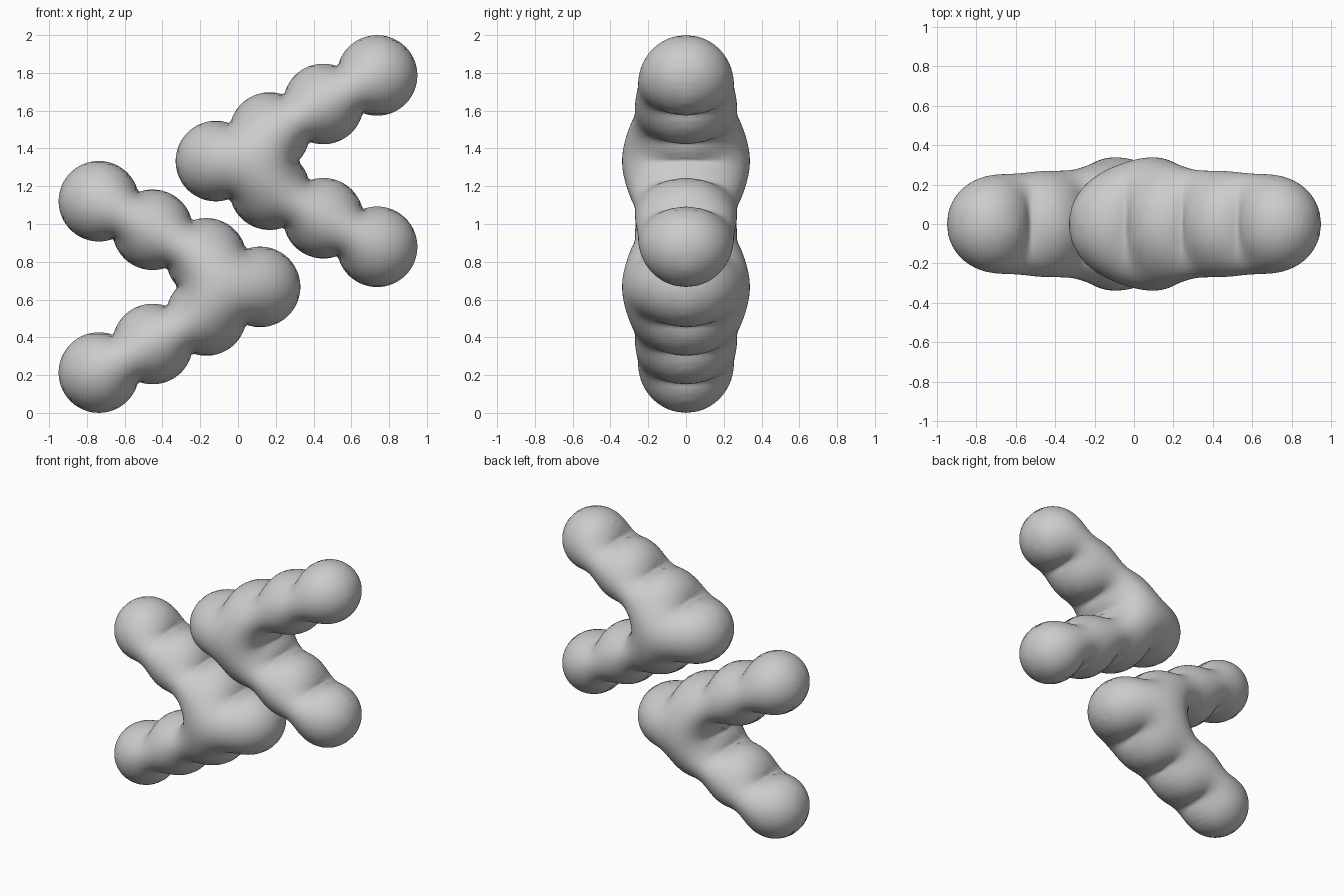
import bpy, bmesh, math

if "Cube" in bpy.data.objects:
    bpy.data.objects.remove(bpy.data.objects["Cube"])

R = 0.213                       # radius of each round lobe
STEP = 0.01                     # grid spacing of the puffed surface
TIP = (0.117, 0.667)            # centre of the lobe at the arrow tip
DX, DZ = 0.2845, 0.1512         # spacing between lobes
PEAK = 0.338                    # largest half thickness

# Outline of one arrow: a V of overlapping circles
lobes = [(TIP[0] - k * DX, TIP[1] + s * k * DZ)
         for s in (-1, 1) for k in range(4)]


def nearest(x, z):
    """Signed distance to the outline, and the closest circle centre."""
    return min((math.hypot(x - cx, z - cz) - R, cx, cz) for cx, cz in lobes)


def place(n):
    return TIP[0] + n[0] * STEP, TIP[1] + n[1] * STEP


# Sample the outline on a grid
field = {(i, j): nearest(*place((i, j)))
         for i in range(-110, 25) for j in range(-70, 71)}
inside = [n for n, f in field.items() if f[0] < -1e-4]
index = {n: k for k, n in enumerate(inside)}
last = len(inside)              # slot holding the zero value of the rim

# Inflate: solve laplace(u) = -4 with u = 0 on the outline, thickness = sqrt(u)
stencil = []
for n in inside:
    i, j = n
    d = -field[n][0]
    ids, arm = [], []
    for m in ((i + 1, j), (i - 1, j), (i, j + 1), (i, j - 1)):
        ids.append(index.get(m, last))
        arm.append(1.0 if m in index
                   else min(1, max(0.05, d / (d + max(field[m][0], 0)))))
    e, w, t, b = arm
    c = 2 / (e * w) + 2 / (t * b)
    weights = [2 / (e * (e + w)) / c, 2 / (w * (e + w)) / c,
               2 / (t * (t + b)) / c, 2 / (b * (t + b)) / c]
    stencil.append((*ids, *weights, 4 * STEP * STEP / c))

u = [0.0] * (last + 1)
for sweep in range(260):
    for k, (a, b, c, d, wa, wb, wc, wd, q) in enumerate(stencil):
        u[k] += 1.87 * (wa * u[a] + wb * u[b] + wc * u[c] + wd * u[d] + q - u[k])
scale = PEAK / math.sqrt(max(u))

# Build the front and back skins, with outer grid points pulled to the rim
bm = bmesh.new()
for side in (-1, 1):
    made = {}

    def vert(n):
        if n not in made:
            x, z = place(n)
            y = 0.0
            if n in index:
                y = side * scale * math.sqrt(max(u[index[n]], 0))
            else:
                dist, cx, cz = field[n]
                f = R / (dist + R)
                x, z = cx + (x - cx) * f, cz + (z - cz) * f
            made[n] = bm.verts.new((x, y, z))
        return made[n]

    cells = {(i - a, j - b) for i, j in inside for a in (0, 1) for b in (0, 1)}
    for i, j in sorted(cells):
        bm.faces.new([vert(n) for n in
                      ((i, j), (i + 1, j), (i + 1, j + 1), (i, j + 1))])

bmesh.ops.remove_doubles(bm, verts=bm.verts, dist=0.0004)
bmesh.ops.recalc_face_normals(bm, faces=bm.faces)
for f in bm.faces:
    f.smooth = True
mesh = bpy.data.meshes.new("puffed_arrow")
bm.to_mesh(mesh)
bm.free()

# Lower arrow points right; the upper one is the same part turned half round
lower = bpy.data.objects.new("lower_arrow", mesh)
upper = bpy.data.objects.new("upper_arrow", mesh)
upper.rotation_euler = (0, math.pi, 0)
upper.location = (0, 0, 2)
for ob in (lower, upper):
    bpy.context.collection.objects.link(ob)
